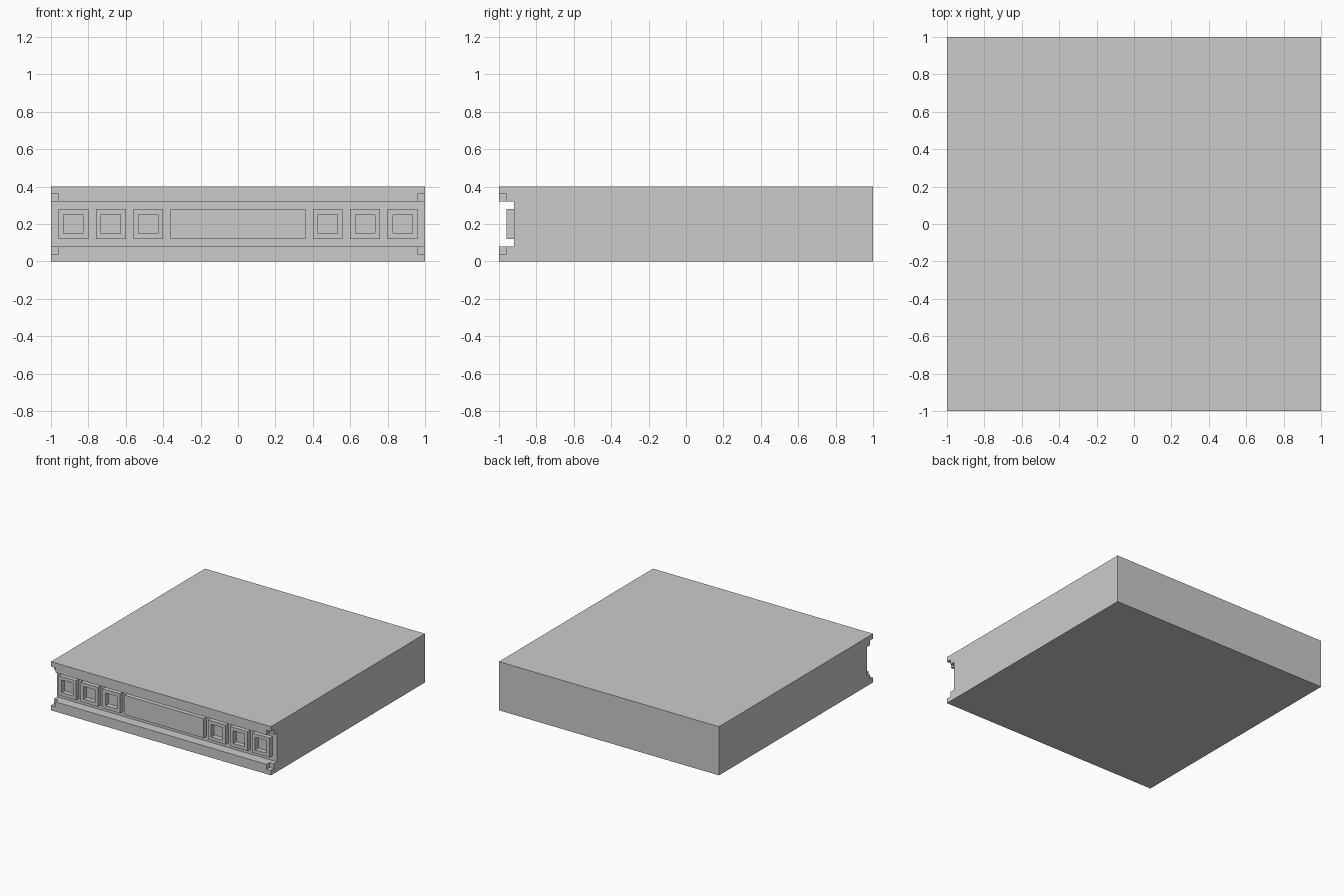
import bpy, bmesh

if "Cube" in bpy.data.objects:
    bpy.data.objects.remove(bpy.data.objects["Cube"])

LIP_Y, PANEL_Y, WALL_Y = -1.0, -0.96, -0.92


def finish(name, bm):
    bmesh.ops.recalc_face_normals(bm, faces=bm.faces)
    mesh = bpy.data.meshes.new(name)
    bm.to_mesh(mesh)
    bm.free()
    obj = bpy.data.objects.new(name, mesh)
    bpy.context.collection.objects.link(obj)
    return obj


def box(bm, lo, hi):
    verts = bmesh.ops.create_cube(bm, size=1)["verts"]
    for v in verts:
        v.co = [(a + b) / 2 + c * (b - a) for a, b, c in zip(lo, hi, v.co)]


def front_panel(name, x0, x1, hole=False):
    bm = bmesh.new()
    box(bm, (x0, PANEL_Y, 0.12), (x1, WALL_Y, 0.28))
    bm.normal_update()
    front = min(bm.faces, key=lambda f: f.calc_center_median().y)
    back = max(bm.faces, key=lambda f: f.calc_center_median().y)
    # the channel wall closes the back of the panel and the hole
    bmesh.ops.delete(bm, geom=[back], context='FACES_ONLY')
    if hole:
        bmesh.ops.inset_region(bm, faces=[front], thickness=0.04)
        geom = bmesh.ops.extrude_face_region(bm, geom=[front])["geom"]
        floor = [g for g in geom if isinstance(g, bmesh.types.BMFace)]
        for v in floor[0].verts:
            v.co.y = WALL_Y
        bmesh.ops.delete(bm, geom=floor, context='FACES_ONLY')
        if front.is_valid:
            bmesh.ops.delete(bm, geom=[front], context='FACES_ONLY')
    return finish(name, bm)


# Case: side profile with a front channel, extruded across the width
profile = [(LIP_Y, 0), (1, 0), (1, 0.4), (LIP_Y, 0.4),
           (LIP_Y, 0.32), (WALL_Y, 0.32), (WALL_Y, 0.08), (LIP_Y, 0.08)]
bm = bmesh.new()
side = bm.faces.new([bm.verts.new((-1, y, z)) for y, z in profile])
ext = bmesh.ops.extrude_face_region(bm, geom=[side])["geom"]
bmesh.ops.translate(bm, vec=(2, 0, 0),
                    verts=[g for g in ext if isinstance(g, bmesh.types.BMVert)])
case = finish("case", bm)

# Small notches at the inner corners of both lips
bm = bmesh.new()
for x0, x1 in ((-1.1, -0.96), (0.96, 1.1)):
    box(bm, (x0, -1.1, 0.04), (x1, PANEL_Y, 0.36))
cutter = finish("notch_cutter", bm)
cutter.hide_render = True
mod = case.modifiers.new("notches", 'BOOLEAN')
mod.operation = 'DIFFERENCE'
mod.solver = 'EXACT'
mod.object = cutter
bpy.context.view_layer.objects.active = case
bpy.ops.object.modifier_apply(modifier=mod.name)
bpy.data.objects.remove(cutter)

# Centre panel and three square buttons on each side
front_panel("centre_panel", -0.36, 0.36)
for i in range(3):
    x = 0.48 + 0.2 * i
    for label, s in (("left", -1), ("right", 1)):
        front_panel(f"{label}_button_{i + 1}", s * x - 0.08, s * x + 0.08, hole=True)
